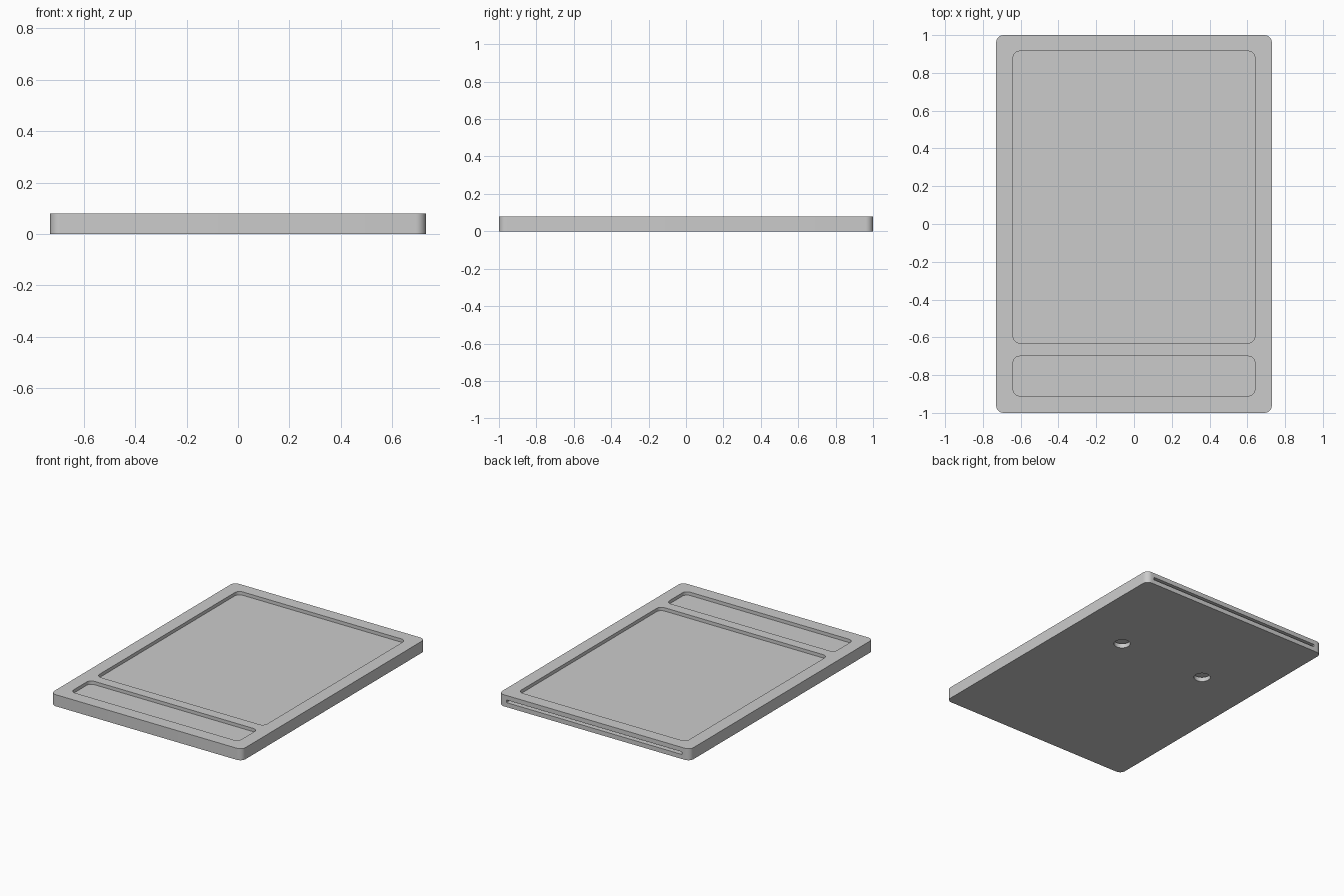
import bpy, bmesh, math
from mathutils import Vector

if "Cube" in bpy.data.objects:
    bpy.data.objects.remove(bpy.data.objects["Cube"])

# Single matte grey
GREY = (0.6, 0.6, 0.6, 1)
mat = bpy.data.materials.new("light grey")
mat.use_nodes = True
mat.diffuse_color = GREY
mat.node_tree.nodes["Principled BSDF"].inputs["Base Color"].default_value = GREY


def prism(name, outline, z0, z1):
    """Extrude a closed outline from z0 to z1."""
    bm = bmesh.new()
    face = bm.faces.new([bm.verts.new((x, y, z0)) for x, y in outline])
    top = bmesh.ops.extrude_face_region(bm, geom=[face])["geom"]
    verts = [v for v in top if isinstance(v, bmesh.types.BMVert)]
    bmesh.ops.translate(bm, verts=verts, vec=Vector((0, 0, z1 - z0)))
    bmesh.ops.recalc_face_normals(bm, faces=bm.faces)
    mesh = bpy.data.meshes.new(name)
    bm.to_mesh(mesh)
    bm.free()
    mesh.materials.append(mat)
    obj = bpy.data.objects.new(name, mesh)
    bpy.context.collection.objects.link(obj)
    return obj


def rounded_rect(half_x, y0, y1, r, steps=8):
    pts = []
    centres = [(half_x - r, y1 - r), (r - half_x, y1 - r),
               (r - half_x, y0 + r), (half_x - r, y0 + r)]
    for corner, (cx, cy) in enumerate(centres):
        for i in range(steps + 1):
            a = math.pi / 2 * (corner + i / steps)
            pts.append((cx + r * math.cos(a), cy + r * math.sin(a)))
    return pts


def circle(cx, cy, r, n=32):
    return [(cx + r * math.cos(math.tau * i / n), cy + r * math.sin(math.tau * i / n))
            for i in range(n)]


# Board with rounded corners
board = prism("board", rounded_rect(0.73, -1, 1, 0.04), 0, 0.08)

# Shallow trays on top, sleeve opening at the back, push holes below
cutters = [
    prism("main_tray_cutter", rounded_rect(0.64, -0.63, 0.915, 0.035), 0.057, 0.12),
    prism("small_tray_cutter", rounded_rect(0.64, -0.91, -0.70, 0.035), 0.057, 0.12),
    prism("back_slot_cutter",
          [(-0.67, -0.6), (0.67, -0.6), (0.67, 1.1), (-0.67, 1.1)], 0.031, 0.049),
]
for side, x in (("left", 0.335), ("right", -0.335)):
    cutters.append(prism(side + "_hole_cutter", circle(x, 0.28, 0.053), -0.05, 0.04))

bpy.context.view_layer.objects.active = board
board.select_set(True)
for cutter in cutters:
    mod = board.modifiers.new(cutter.name, "BOOLEAN")
    mod.operation = "DIFFERENCE"
    mod.solver = "EXACT"
    mod.object = cutter
    bpy.ops.object.modifier_apply(modifier=mod.name)
    bpy.data.objects.remove(cutter)

bpy.ops.object.shade_smooth_by_angle(angle=math.radians(30))
